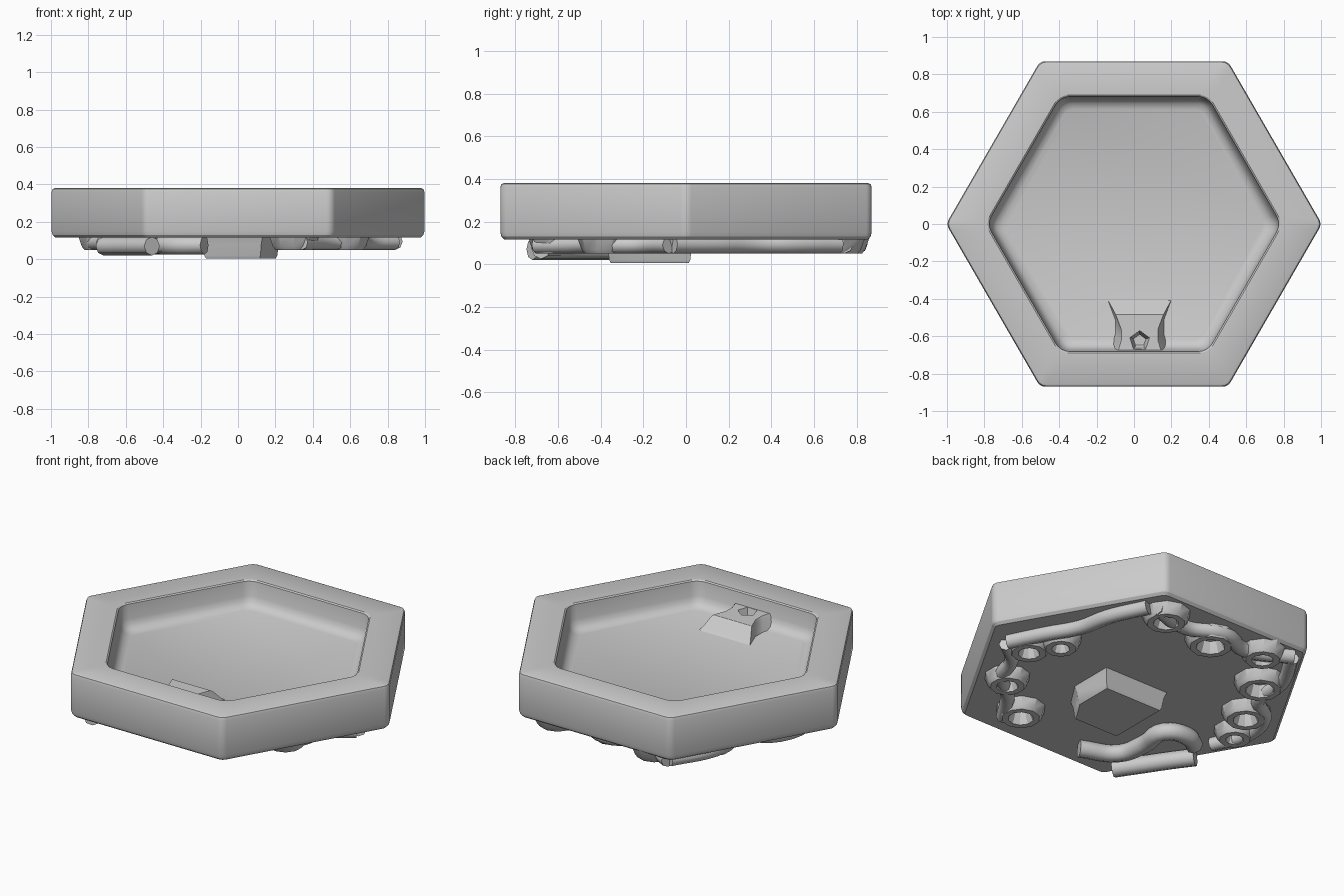
import bpy, bmesh, math
from mathutils import Vector

if "Cube" in bpy.data.objects:
    bpy.data.objects.remove(bpy.data.objects["Cube"])


def finish(name, bm):
    bmesh.ops.recalc_face_normals(bm, faces=bm.faces)
    mesh = bpy.data.meshes.new(name)
    bm.to_mesh(mesh)
    bm.free()
    obj = bpy.data.objects.new(name, mesh)
    bpy.context.collection.objects.link(obj)
    bpy.ops.object.select_all(action='DESELECT')
    obj.select_set(True)
    bpy.context.view_layer.objects.active = obj
    bpy.ops.object.shade_smooth_by_angle(angle=math.radians(30))


def skin(bm, rings, wrap=False):
    """Join matching rings of points with quads; return the vertex loops."""
    loops = [[bm.verts.new(p) for p in ring] for ring in rings]
    pairs = list(zip(loops, loops[1:])) + ([(loops[-1], loops[0])] if wrap else [])
    for a, b in pairs:
        for i in range(len(a)):
            j = (i + 1) % len(a)
            bm.faces.new((a[i], a[j], b[j], b[i]))
    return loops


def loft(name, rings):
    bm = bmesh.new()
    loops = skin(bm, rings)
    bm.faces.new(loops[0])
    bm.faces.new(loops[-1])
    finish(name, bm)


def hex_ring(apothem, z, fillet, steps=4):
    """Hexagon with rounded corners, a corner pointing along +x."""
    reach = (apothem - fillet) / math.cos(math.pi / 6)
    pts = []
    for k in range(6):
        mid = k * math.pi / 3
        for s in range(steps + 1):
            a = mid + (s / steps - 0.5) * math.pi / 3
            pts.append((reach * math.cos(mid) + fillet * math.cos(a),
                        reach * math.sin(mid) + fillet * math.sin(a), z))
    return pts


def flared(outline, z, centre=(0, 0), scale=1.0):
    return [(centre[0] + (x - centre[0]) * scale,
             centre[1] + (y - centre[1]) * scale, z) for x, y in outline]


def circle(x, y, z, r, sides):
    return [(x + r * math.cos(math.tau * k / sides + 0.3),
             y + r * math.sin(math.tau * k / sides + 0.3), z) for k in range(sides)]


# Hexagonal tray: outer wall, rim, inner wall and floor in one skin
tray_profile = [(0.85, 0.115, 0.04), (0.865, 0.13, 0.05), (0.87, 0.15, 0.05),
                (0.87, 0.36, 0.05), (0.865, 0.375, 0.05), (0.855, 0.38, 0.05),
                (0.69, 0.38, 0.09), (0.682, 0.374, 0.09), (0.672, 0.29, 0.08),
                (0.662, 0.262, 0.08), (0.645, 0.242, 0.07), (0.615, 0.23, 0.06)]
loft("tray", [hex_ring(*p) for p in tray_profile])

# Raised block against the front inner wall, with a five-sided socket in its top
block_outline = [(-0.10, -0.72), (-0.07, -0.62), (-0.07, -0.56), (-0.10, -0.48),
                 (0.16, -0.48), (0.13, -0.56), (0.13, -0.62), (0.16, -0.72)]
anchor = (0.03, -0.72)
bm = bmesh.new()
sides = skin(bm, [flared(block_outline, 0.22, anchor, 1.35),
                  flared(block_outline, 0.25, anchor, 1.2),
                  flared(block_outline, 0.295, anchor, 1.04),
                  flared(block_outline, 0.305, anchor, 0.98)])
socket = skin(bm, [circle(0.03, -0.625, 0.305, 0.055, 5),
                   circle(0.03, -0.625, 0.245, 0.035, 5)])
bm.faces.new(socket[-1])
bm.faces.new(sides[0])
top_edges = [bm.edges.get((loop[i - 1], loop[i]))
             for loop in (sides[-1], socket[0]) for i in range(len(loop))]
bmesh.ops.triangle_fill(bm, edges=top_edges, use_beauty=True)
finish("inner_block", bm)

# Clipped pad in the middle of the underside
pad_outline = [(-0.18, -0.36), (0.12, -0.36), (0.21, -0.22), (0.21, 0.02), (-0.18, 0.02)]
pad_middle = (0.02, -0.17)
loft("centre_pad", [flared(pad_outline, 0.125, pad_middle, 1.12),
                    flared(pad_outline, 0.08, pad_middle, 1.04),
                    flared(pad_outline, 0.02, pad_middle, 1.0),
                    flared(pad_outline, 0.005, pad_middle, 0.96)])

# Curls: flat-bottomed rings with open hollows, set around the underside
curls = [(0.36, 0.7, 0.07), (0.01, 0.66, 0.08), (-0.3, 0.73, 0.06),
         (-0.5, 0.47, 0.08), (-0.65, 0.17, 0.07), (-0.74, -0.03, 0.05),
         (0.72, -0.03, 0.06), (0.62, 0.12, 0.05), (0.58, -0.38, 0.06),
         (0.3, -0.6, 0.07)]
for x, y, r in curls:
    bm = bmesh.new()
    skin(bm, [circle(x, y, z, r + grow, 10) for grow, z in
              [(-0.03, 0.125), (-0.01, 0.07), (0.0, 0.05),
               (0.035, 0.05), (0.05, 0.07), (0.07, 0.125)]], wrap=True)
    finish("curl", bm)


# Rounded ridges winding over the underside, half sunk into it
def ridge(name, path, width, low):
    curve = bpy.data.curves.new(name, 'CURVE')
    curve.dimensions = '3D'
    curve.bevel_depth = width
    curve.bevel_resolution = 2
    curve.resolution_u = 5
    curve.use_fill_caps = True
    spline = curve.splines.new('BEZIER')
    spline.bezier_points.add(len(path) - 1)
    for bp, (x, y) in zip(spline.bezier_points, path):
        bp.co = Vector((x, y, 0))
        bp.handle_left_type = bp.handle_right_type = 'AUTO'
    obj = bpy.data.objects.new(name, curve)
    bpy.context.collection.objects.link(obj)
    obj.location.z = low + width


ridge("left_ridge", [(0.84, -0.06), (0.74, 0.14), (0.64, 0.32), (0.6, 0.5), (0.5, 0.72)], 0.045, 0.05)
ridge("left_front_ridge", [(0.84, -0.08), (0.7, -0.2), (0.64, -0.36), (0.48, -0.5), (0.34, -0.7)], 0.04, 0.05)
ridge("back_ridge", [(0.46, 0.74), (0.2, 0.68), (0.0, 0.76), (-0.2, 0.7), (-0.45, 0.81)], 0.045, 0.05)
ridge("right_ridge", [(-0.45, 0.8), (-0.58, 0.56), (-0.6, 0.34), (-0.76, 0.2), (-0.8, 0.0), (-0.72, -0.2)], 0.04, 0.05)
ridge("wavy_ridge", [(-0.18, -0.68), (-0.38, -0.58), (-0.42, -0.42),
                     (-0.42, -0.24), (-0.55, -0.2), (-0.64, -0.25)], 0.05, 0.025)
ridge("tail_ridge", [(-0.46, -0.72), (-0.56, -0.57), (-0.64, -0.45), (-0.72, -0.34)], 0.05, 0.02)
